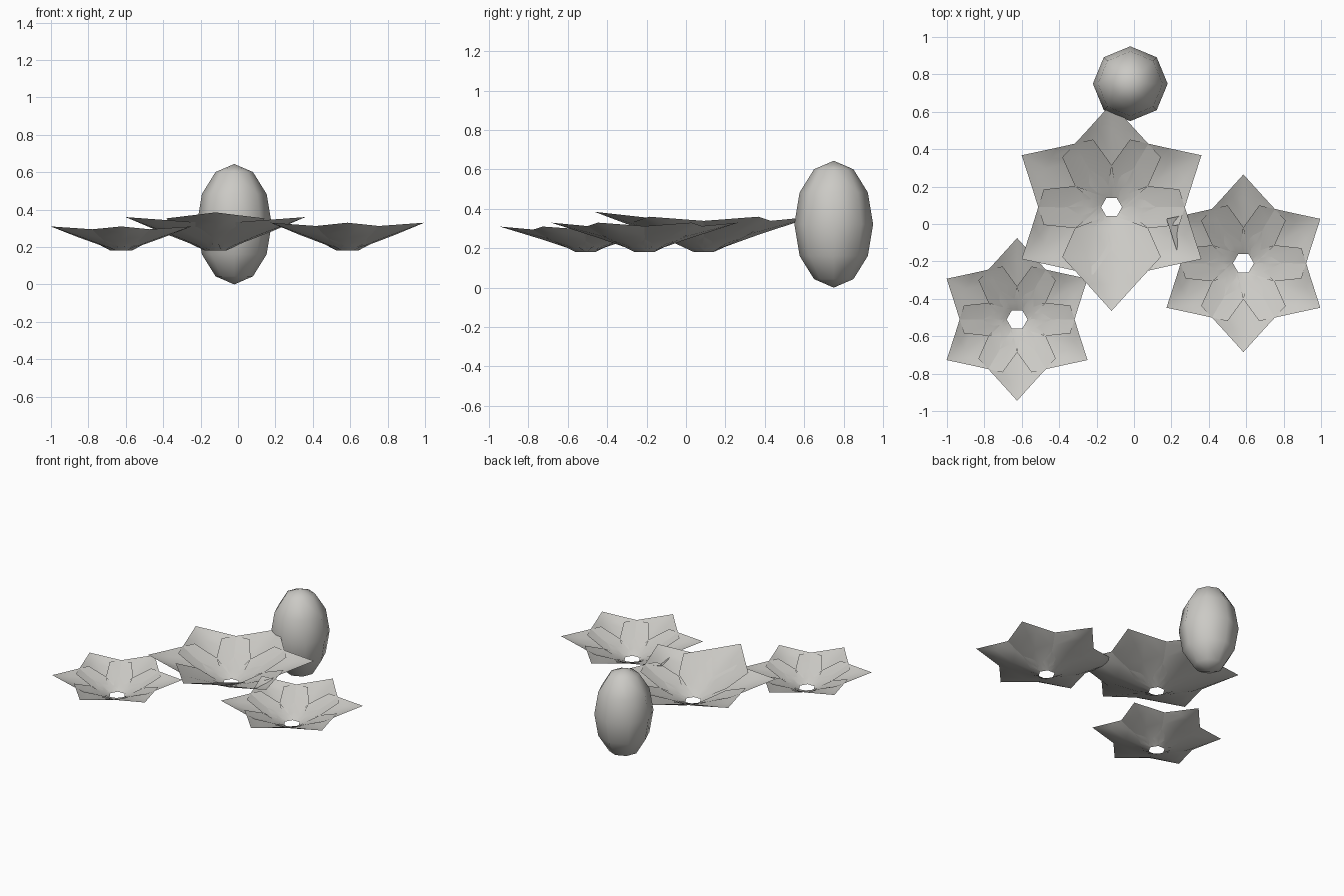
import bpy
import bmesh
from math import cos, sin, radians
from mathutils import Matrix, Vector

cube = bpy.data.objects.get("Cube")
if cube:
    bpy.data.objects.remove(cube, do_unlink=True)

grey = bpy.data.materials.new("warm_grey")
grey.use_nodes = True
colour = (0.6, 0.59, 0.56, 1)
grey.diffuse_color = colour
grey.node_tree.nodes["Principled BSDF"].inputs["Base Color"].default_value = colour


def finish(name, bm):
    mesh = bpy.data.meshes.new(name)
    bm.to_mesh(mesh)
    bm.free()
    mesh.materials.append(grey)
    for face in mesh.polygons:
        face.use_smooth = True
    obj = bpy.data.objects.new(name, mesh)
    bpy.context.collection.objects.link(obj)


# Cupped petal rows: distance, half width, centre height, edge height
ROWS = [(0.2, 0.35, 0.05, 0.15), (0.48, 0.475, 0.15, 0.27), (0.74, 0.235, 0.235, 0.295)]
ACROSS = (-1, -0.5, 0, 0.5, 1)
HOLE = 0.056
BASE_Z = 0.18


def add_petal(bm, centre, length, angle, tip_z):
    turn = Matrix.Rotation(radians(angle), 3, "Z")
    rise = (tip_z - BASE_Z) / 0.32

    def vert(x, y, z):
        return bm.verts.new(turn @ Vector((x, y, z)) + centre)

    rows = [[vert(HOLE * cos(radians(30)), t * HOLE / 2, 0) for t in ACROSS]]
    for along, half, low, high in ROWS:
        rows.append([vert(along * length, t * half * length,
                          rise * (low + (high - low) * t * t)) for t in ACROSS])
    tip = vert(length, 0, tip_z - BASE_Z)
    for a, b in zip(rows, rows[1:]):
        for i in range(4):
            bm.faces.new((a[i], b[i], b[i + 1], a[i + 1]))
    for i in range(4):
        bm.faces.new((rows[-1][i], tip, rows[-1][i + 1]))


def flower(name, x, y, length, tip_z, front_tip_z):
    bm = bmesh.new()
    for k in range(6):
        angle = 30 + 60 * k
        height = front_tip_z if angle == 270 else tip_z
        add_petal(bm, Vector((x, y, BASE_Z)), length, angle, height)
    finish(name, bm)


flower("large_flower", -0.12, 0.09, 0.555, 0.36, 0.385)
flower("left_flower", 0.585, -0.21, 0.475, 0.33, 0.33)
flower("right_flower", -0.625, -0.51, 0.435, 0.31, 0.31)

# Tall faceted bud behind the flowers
bm = bmesh.new()
bmesh.ops.create_uvsphere(bm, u_segments=8, v_segments=6, radius=1)
bmesh.ops.scale(bm, vec=(0.2, 0.2, 0.322), verts=bm.verts)
bmesh.ops.translate(bm, vec=(-0.02, 0.75, 0.322), verts=bm.verts)
finish("bud", bm)
